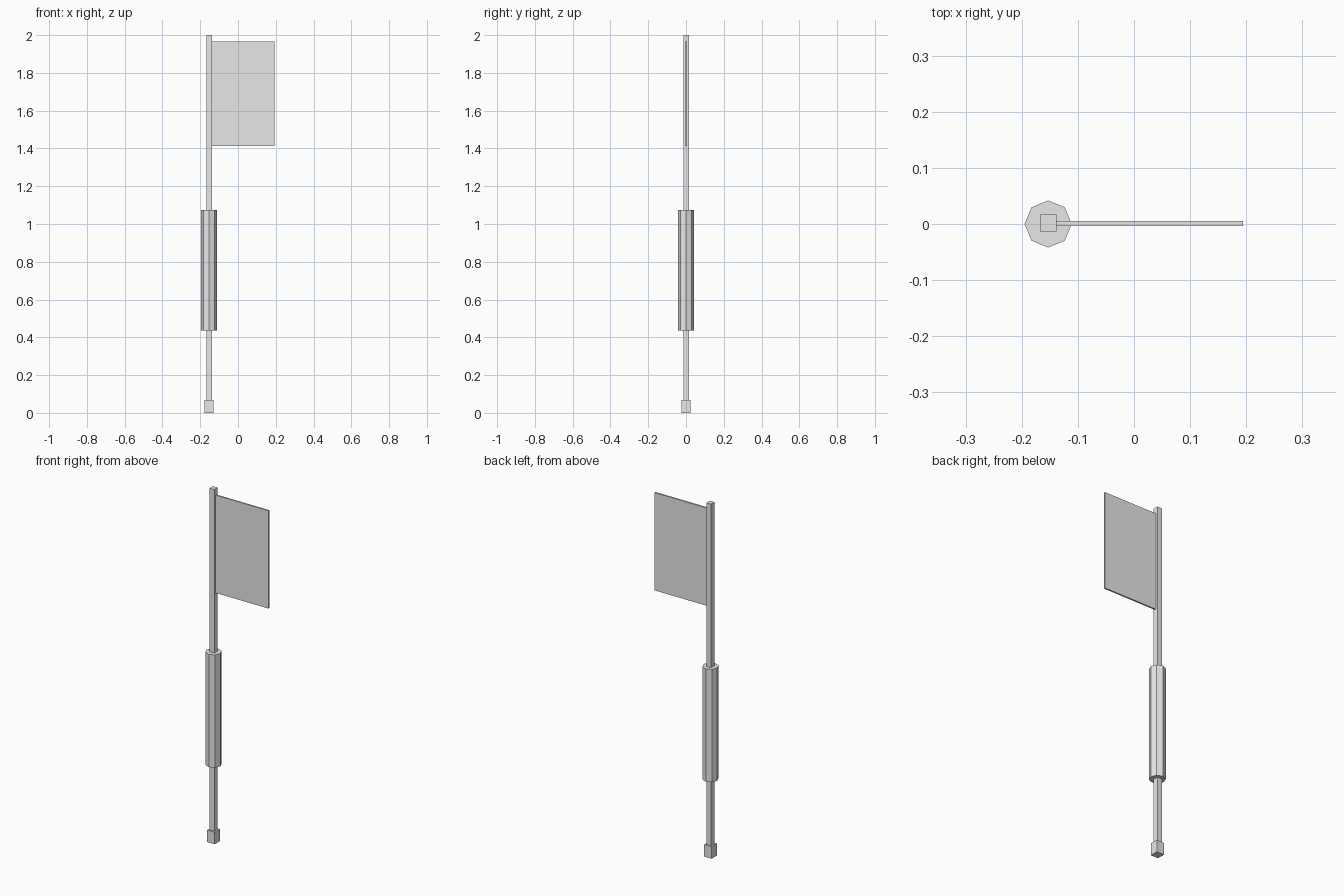
import bpy

# Remove the default cube
cube = bpy.data.objects.get("Cube")
if cube:
    bpy.data.objects.remove(cube, do_unlink=True)

# Single plain grey
GREY = (0.8, 0.8, 0.8, 1.0)
grey = bpy.data.materials.new("light_grey")
grey.use_nodes = True
grey.diffuse_color = GREY
grey.node_tree.nodes["Principled BSDF"].inputs["Base Color"].default_value = GREY

POLE_X = -0.153


def finish(name):
    obj = bpy.context.object
    obj.name = obj.data.name = name
    obj.data.materials.append(grey)
    return obj


def box(name, x, y, z):
    """Box from (min, max) ranges on each axis."""
    ranges = (x, y, z)
    bpy.ops.mesh.primitive_cube_add(size=1, location=[(a + b) / 2 for a, b in ranges])
    bpy.context.object.scale = [b - a for a, b in ranges]
    bpy.ops.object.transform_apply(location=False, rotation=False, scale=True)
    return finish(name)


def around(half):
    return (POLE_X - half, POLE_X + half)


# Square pole and its foot block
box("pole", around(0.0145), (-0.0135, 0.0165), (0.06, 2.0))
box("pole_foot", around(0.0235), (-0.0235, 0.0235), (0.0, 0.068))

# Eight-sided grip with corners on the axes
GRIP_BOTTOM, GRIP_TOP = 0.437, 1.075
bpy.ops.mesh.primitive_cylinder_add(
    vertices=8, radius=0.042, depth=GRIP_TOP - GRIP_BOTTOM,
    location=(POLE_X, 0, (GRIP_BOTTOM + GRIP_TOP) / 2))
finish("grip")

# Flat rectangular flag
box("flag", (POLE_X + 0.014, 0.194), (-0.004, 0.005), (1.412, 1.965))
